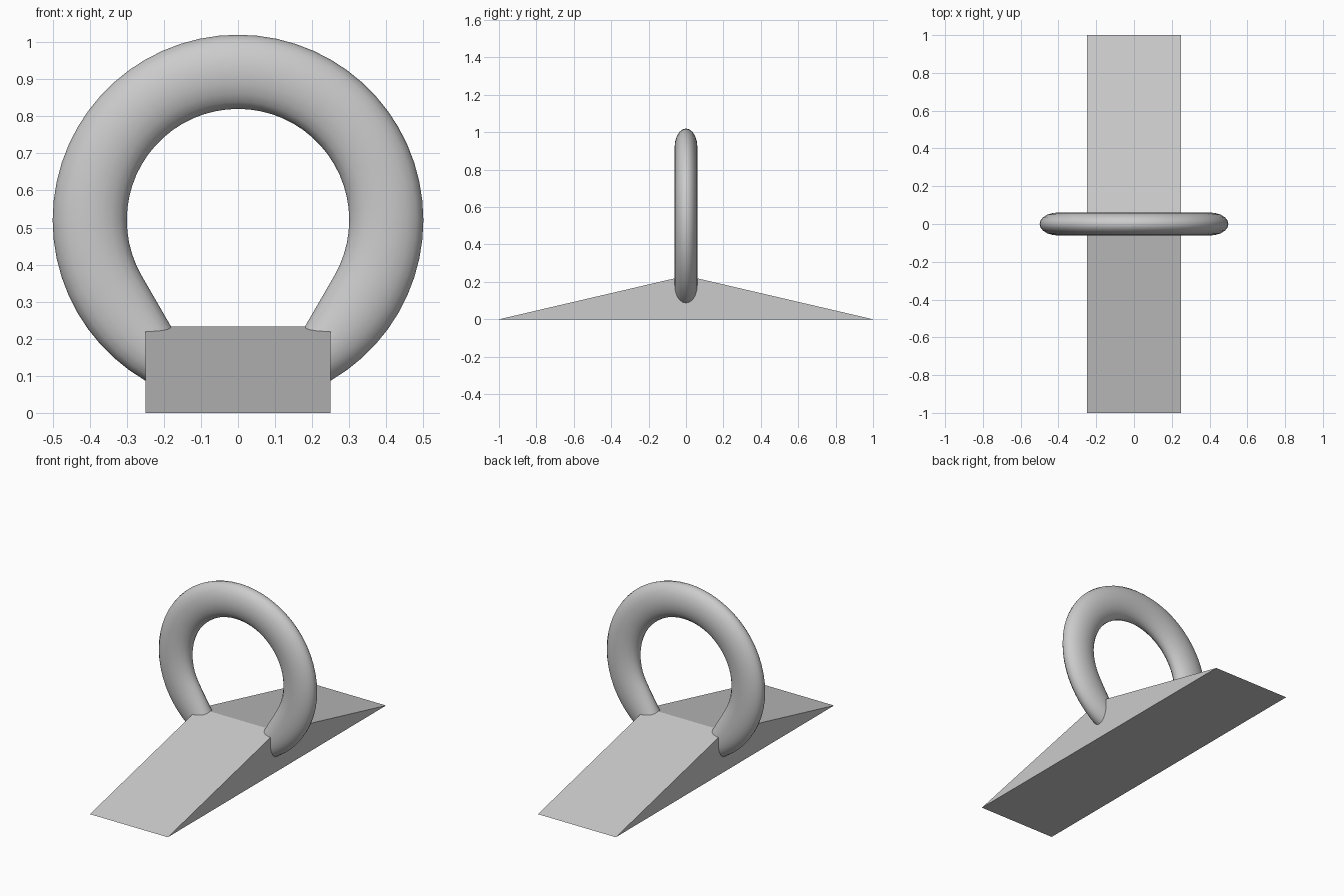
import bpy, bmesh
from math import sin, cos, pi, radians

if "Cube" in bpy.data.objects:
    bpy.data.objects.remove(bpy.data.objects["Cube"])


def finish(name, bm, angle):
    bmesh.ops.recalc_face_normals(bm, faces=bm.faces)
    mesh = bpy.data.meshes.new(name)
    bm.to_mesh(mesh)
    bm.free()
    obj = bpy.data.objects.new(name, mesh)
    bpy.context.collection.objects.link(obj)
    bpy.ops.object.select_all(action='DESELECT')
    obj.select_set(True)
    bpy.context.view_layer.objects.active = obj
    bpy.ops.object.shade_smooth_by_angle(angle=radians(angle))
    return obj


# Wedge base: triangular profile extruded across x
bm = bmesh.new()
profile = [(-1, 0), (1, 0), (0, 0.233)]
face = bm.faces.new([bm.verts.new((-0.25, y, z)) for y, z in profile])
ext = bmesh.ops.extrude_face_region(bm, geom=[face])
bmesh.ops.translate(bm, vec=(0.5, 0, 0),
                    verts=[v for v in ext['geom'] if isinstance(v, bmesh.types.BMVert)])
finish("wedge_base", bm, 10)

# Ring: oval section swept round an open arc, ends buried in the base
CENTRE_Z, OUTER, INNER, HALF_DEPTH = 0.52, 0.5, 0.3, 0.061
STEPS, SIDES = 52, 20
start, end = radians(-66), radians(246)

bm = bmesh.new()
rings = []
for i in range(STEPS + 1):
    a = start + (end - start) * i / STEPS
    # inner edge runs straight once it is 30 degrees below the middle
    below = abs(a - pi / 2) - radians(120)
    inner = INNER / cos(max(0, below))
    mid, half = (OUTER + inner) / 2, (OUTER - inner) / 2
    loop = []
    for j in range(SIDES):
        t = 2 * pi * j / SIDES
        r = mid + half * cos(t)
        loop.append(bm.verts.new((r * cos(a), HALF_DEPTH * sin(t), CENTRE_Z + r * sin(a))))
    rings.append(loop)
for p, q in zip(rings, rings[1:]):
    for j in range(SIDES):
        k = (j + 1) % SIDES
        bm.faces.new((p[j], p[k], q[k], q[j]))
bm.faces.new(rings[0])
bm.faces.new(rings[-1])
finish("lifting_ring", bm, 40)
